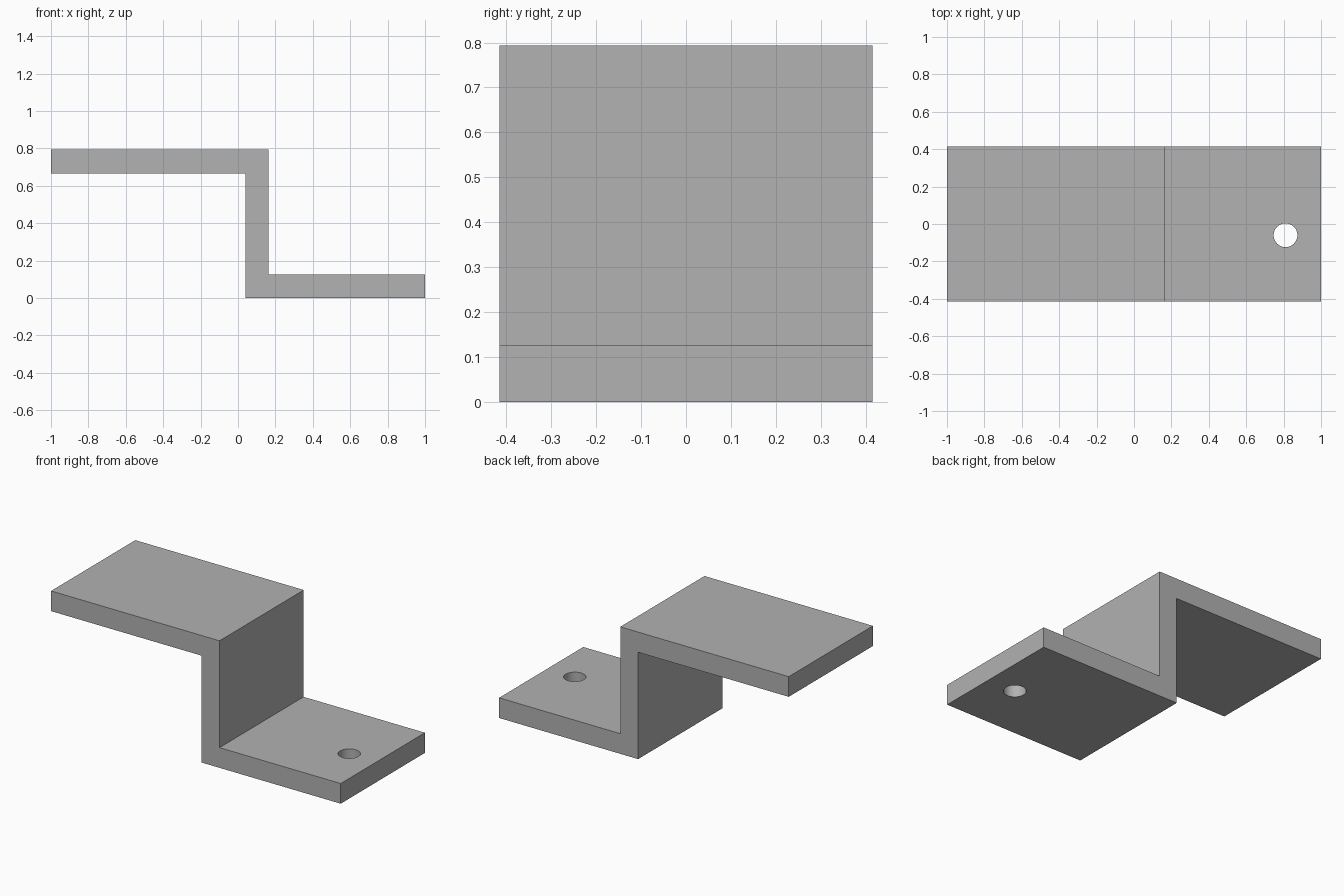
import bpy
import bmesh
import math

cube = bpy.data.objects.get("Cube")
if cube:
    bpy.data.objects.remove(cube, do_unlink=True)

# Plain grey material
grey = bpy.data.materials.new("plain grey")
grey.use_nodes = True
colour = (0.445, 0.445, 0.445, 1)
grey.diffuse_color = colour
grey.node_tree.nodes["Principled BSDF"].inputs["Base Color"].default_value = colour

HALF_WIDTH = 0.415
TOP = 0.793
THICK = 0.126
WALL_IN, WALL_OUT = 0.04, 0.163

# Z-shaped bracket: side profile extruded across the width
profile = [(-1, TOP), (-1, TOP - THICK), (WALL_IN, TOP - THICK), (WALL_IN, 0),
           (1, 0), (1, THICK), (WALL_OUT, THICK), (WALL_OUT, TOP)]
bm = bmesh.new()
side = bm.faces.new([bm.verts.new((x, -HALF_WIDTH, z)) for x, z in profile])
new = bmesh.ops.extrude_face_region(bm, geom=[side])["geom"]
bmesh.ops.translate(bm, vec=(0, 2 * HALF_WIDTH, 0),
                    verts=[v for v in new if isinstance(v, bmesh.types.BMVert)])
bmesh.ops.recalc_face_normals(bm, faces=bm.faces)
mesh = bpy.data.meshes.new("z_bracket")
bm.to_mesh(mesh)
bm.free()
mesh.materials.append(grey)
bracket = bpy.data.objects.new("z_bracket", mesh)
bpy.context.collection.objects.link(bracket)

# Screw hole through the lower flange
bpy.ops.mesh.primitive_cylinder_add(vertices=48, radius=0.0635, depth=0.4,
                                    location=(0.81, -0.06, THICK / 2))
cutter = bpy.context.object
cutter.name = "hole_cutter"
cutter.data.materials.append(grey)
cutter.hide_render = True

hole = bracket.modifiers.new("screw_hole", "BOOLEAN")
hole.operation = "DIFFERENCE"
hole.solver = "EXACT"
hole.object = cutter
bpy.ops.object.select_all(action="DESELECT")
bracket.select_set(True)
bpy.context.view_layer.objects.active = bracket
bpy.ops.object.modifier_apply(modifier=hole.name)
bpy.data.objects.remove(cutter, do_unlink=True)

# Smooth hole wall, crisp plate edges
bpy.ops.object.shade_smooth_by_angle(angle=math.radians(30))
